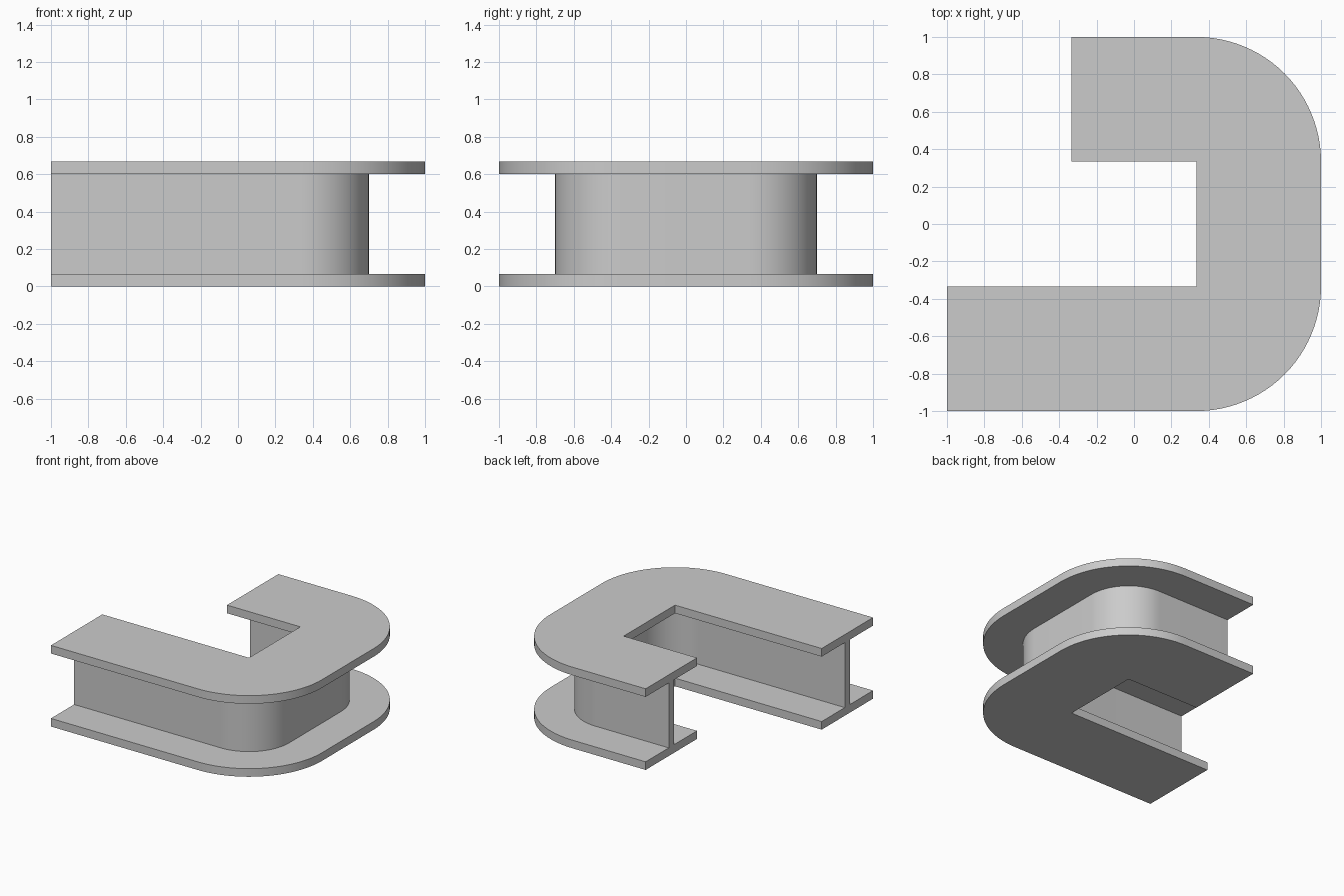
import bpy, bmesh
from math import sin, cos, pi

if "Cube" in bpy.data.objects:
    bpy.data.objects.remove(bpy.data.objects["Cube"])

U = 1 / 3      # half flange width, also the bend radius
T = 0.0333     # half web thickness
F = 0.0667     # flange thickness
H = 0.6667     # beam height
SEGS = 24      # segments per bend

# I-beam cross-section: (outward offset, height)
profile = [(-U, 0), (U, 0), (U, F), (T, F), (T, H - F), (U, H - F),
           (U, H), (-U, H), (-U, H - F), (-T, H - F), (-T, F), (-U, F)]

# Path stations: (x, y, outward angle) - long leg, two bends, short leg
stations = [(-1, -2 * U, -pi / 2)]
for cy, start in ((-U, -pi / 2), (U, 0)):
    for i in range(SEGS + 1):
        a = start + pi / 2 * i / SEGS
        stations.append((U + U * cos(a), cy + U * sin(a), a))
stations.append((-U, 2 * U, pi / 2))

# Sweep the section along the path
bm = bmesh.new()
rings = [[bm.verts.new((x + d * cos(a), y + d * sin(a), z)) for d, z in profile]
         for x, y, a in stations]
n = len(profile)
for r0, r1 in zip(rings, rings[1:]):
    for i in range(n):
        j = (i + 1) % n
        bm.faces.new((r0[i], r0[j], r1[j], r1[i]))

# End caps, then merge the flange points that meet at the sharp inner corners
bm.faces.new(rings[0])
bm.faces.new(rings[-1])
bmesh.ops.remove_doubles(bm, verts=bm.verts[:], dist=1e-4)
bmesh.ops.recalc_face_normals(bm, faces=bm.faces[:])

mesh = bpy.data.meshes.new("curved_i_beam")
bm.to_mesh(mesh)
bm.free()
beam = bpy.data.objects.new("curved_i_beam", mesh)
bpy.context.collection.objects.link(beam)
bpy.context.view_layer.objects.active = beam
beam.select_set(True)
bpy.ops.object.shade_smooth_by_angle(angle=pi / 6)
